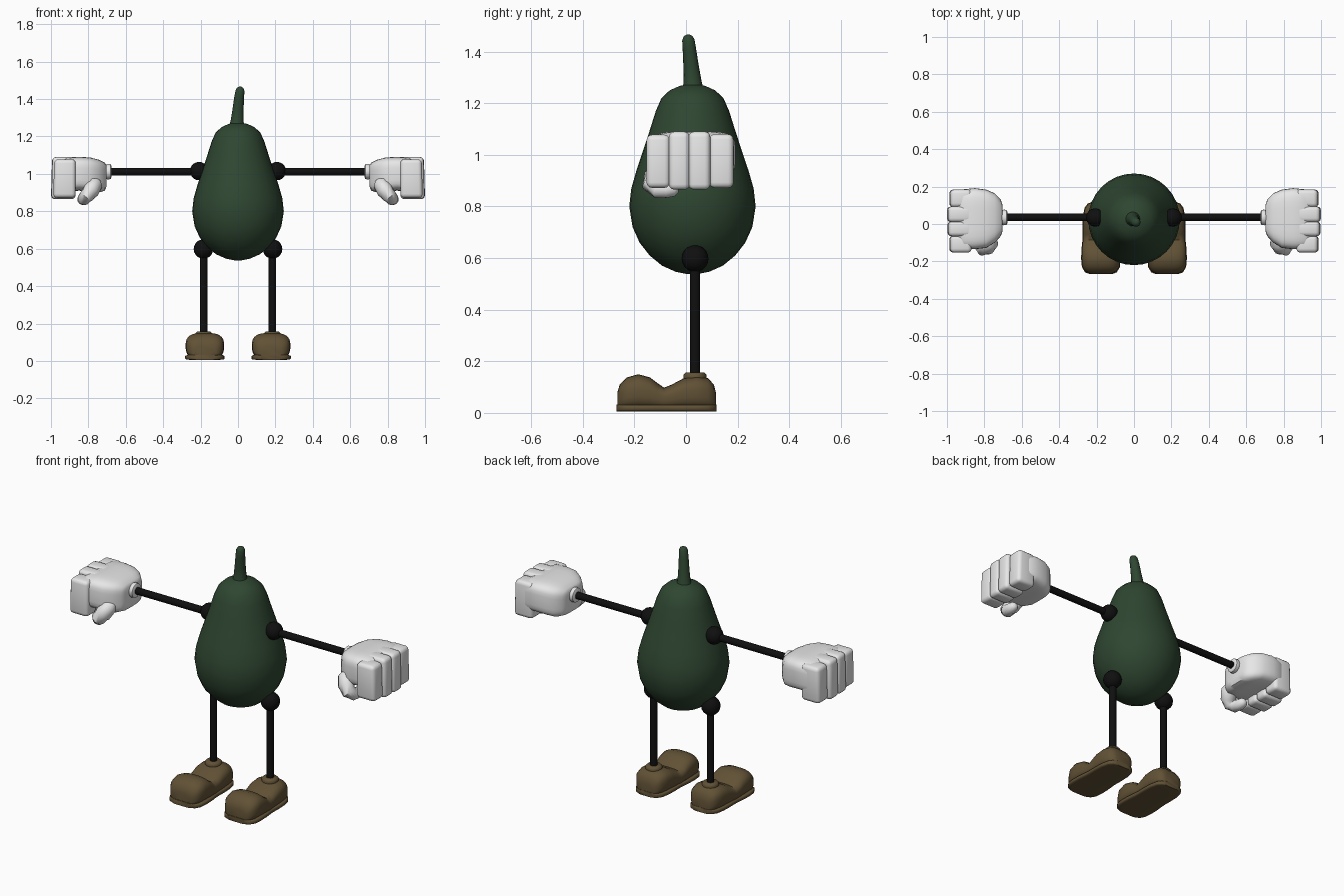
import bpy, bmesh, math
from mathutils import Vector

if "Cube" in bpy.data.objects:
    bpy.data.objects.remove(bpy.data.objects["Cube"])


def material(name, rgb):
    m = bpy.data.materials.new(name)
    m.diffuse_color = (*rgb, 1)
    m.use_nodes = True
    m.node_tree.nodes["Principled BSDF"].inputs["Base Color"].default_value = m.diffuse_color
    return m


GREEN = material("dark green", (0.028, 0.062, 0.031))
BLACK = material("black", (0.005, 0.005, 0.005))
BROWN = material("brown", (0.12, 0.083, 0.036))
WHITE = material("white", (0.8, 0.8, 0.8))


def finish(name, bm, mat, mirror=False, angle=50):
    bmesh.ops.recalc_face_normals(bm, faces=bm.faces)
    me = bpy.data.meshes.new(name)
    bm.to_mesh(me)
    bm.free()
    me.materials.append(mat)
    ob = bpy.data.objects.new(name, me)
    bpy.context.collection.objects.link(ob)
    bpy.ops.object.select_all(action='DESELECT')
    bpy.context.view_layer.objects.active = ob
    ob.select_set(True)
    bpy.ops.object.shade_smooth_by_angle(angle=math.radians(angle))
    if mirror:
        ob.modifiers.new("other side", 'MIRROR')
    return ob


def loft(bm, rings):
    """Skin a list of point rings and cap both ends."""
    loops = [[bm.verts.new(p) for p in r] for r in rings]
    n = len(loops[0])
    for a, b in zip(loops, loops[1:]):
        for i in range(n):
            j = (i + 1) % n
            bm.faces.new((a[i], a[j], b[j], b[i]))
    bm.faces.new(loops[0])
    bm.faces.new(loops[-1])


def rounded(n, power):
    """Unit superellipse points."""
    pts = []
    for i in range(n):
        t = 2 * math.pi * (i + 0.5) / n
        c, s = math.cos(t), math.sin(t)
        pts.append((math.copysign(abs(c) ** (2 / power), c),
                    math.copysign(abs(s) ** (2 / power), s)))
    return pts


def tube(bm, path, n=16):
    """Round tube through (x, y, z, radius) points."""
    pts = [Vector(p[:3]) for p in path]
    rings = []
    for i, p in enumerate(path):
        d = (pts[min(i + 1, len(pts) - 1)] - pts[max(i - 1, 0)]).normalized()
        ref = Vector((1, 0, 0)) if abs(d.x) < 0.8 else Vector((0, 0, 1))
        u = d.cross(ref).normalized()
        v = d.cross(u)
        rings.append([pts[i] + p[3] * (u * math.cos(2 * math.pi * k / n) + v * math.sin(2 * math.pi * k / n))
                      for k in range(n)])
    loft(bm, rings)


def tube_part(name, path, mat, mirror=False, n=16):
    bm = bmesh.new()
    tube(bm, path, n)
    return finish(name, bm, mat, mirror)


def ball(name, centre, r, mat):
    bm = bmesh.new()
    bmesh.ops.create_uvsphere(bm, u_segments=16, v_segments=10, radius=r)
    bmesh.ops.translate(bm, verts=bm.verts, vec=centre)
    return finish(name, bm, mat, True)


# Pear-shaped body
CY = 0.025
profile = [(0.538, 0.02), (0.547, 0.065), (0.57, 0.117), (0.61, 0.166), (0.66, 0.205),
           (0.72, 0.232), (0.80, 0.245), (0.87, 0.237), (0.94, 0.217), (1.02, 0.19),
           (1.10, 0.164), (1.17, 0.142), (1.22, 0.12), (1.25, 0.088), (1.267, 0.05), (1.273, 0.02)]
tube_part("body", [(0, CY, z, r) for z, r in profile], GREEN, n=32)

# Leaning stem
tube_part("stem", [(-0.006, 0.026, 1.25, 0.044), (-0.005, 0.026, 1.28, 0.035), (0, 0.02, 1.34, 0.03),
                   (0.006, 0.013, 1.41, 0.026), (0.011, 0.009, 1.445, 0.024),
                   (0.012, 0.008, 1.46, 0.017), (0.012, 0.008, 1.466, 0.006)], GREEN)

# Limbs and joints
LY = 0.035
tube_part("arm", [(0.2, LY, 1.012, 0.02), (0.72, LY, 1.012, 0.02)], BLACK, True)
ball("shoulder", (0.208, LY, 1.015), 0.049, BLACK)
tube_part("leg", [(0.183, LY, 0.12, 0.02), (0.183, LY, 0.6, 0.02)], BLACK, True)
ball("hip", (0.185, LY, 0.598), 0.052, BLACK)

# Shoes: (y, half width, top)
SX = 0.177
shoe = [(-0.266, 0.055, 0.08), (-0.256, 0.082, 0.112), (-0.228, 0.099, 0.138), (-0.185, 0.103, 0.15),
        (-0.14, 0.102, 0.138), (-0.11, 0.099, 0.115), (-0.085, 0.096, 0.098), (-0.055, 0.095, 0.11),
        (-0.01, 0.096, 0.134), (0.04, 0.094, 0.142), (0.085, 0.085, 0.135), (0.108, 0.068, 0.11),
        (0.117, 0.045, 0.075)]
bm = bmesh.new()
loft(bm, [[(SX + w * a, y, (0.01 + top) / 2 + (top - 0.01) / 2 * b) for a, b in rounded(28, 2.9)]
          for y, w, top in shoe])
finish("shoe", bm, BROWN, True)

bm = bmesh.new()
loft(bm, [[(SX + (w + 0.003) * a, y * 1.01, 0.019 + 0.014 * b) for a, b in rounded(20, 5)]
          for y, w, top in shoe])
finish("sole", bm, BROWN, True)

tube_part("shoe_collar", [(0.183, LY, 0.125, 0.042), (0.183, LY, 0.132, 0.045), (0.183, LY, 0.148, 0.045),
                          (0.183, LY, 0.156, 0.036)], BROWN, True, 20)

# Glove palm: (x, y low, y high, z low, z high)
palm = [(0.702, -0.035, 0.10, 0.935, 1.045), (0.712, -0.065, 0.13, 0.91, 1.06), (0.745, -0.10, 0.165, 0.90, 1.076),
        (0.79, -0.128, 0.184, 0.905, 1.088), (0.85, -0.135, 0.192, 0.91, 1.091),
        (0.91, -0.135, 0.186, 0.905, 1.088), (0.945, -0.115, 0.165, 0.91, 1.07)]
bm = bmesh.new()
loft(bm, [[(x, (y0 + y1) / 2 + (y1 - y0) / 2 * a, (z0 + z1) / 2 + (z1 - z0) / 2 * b)
           for a, b in rounded(32, 4.5)] for x, y0, y1, z0, z1 in palm])
finish("palm", bm, WHITE, True)

# Four folded fingers: (y low, y high, outer x, z low, z high)
fingers = [(-0.153, -0.062, 0.988, 0.872, 1.078), (-0.066, 0.014, 0.998, 0.865, 1.09),
           (0.010, 0.094, 1.0, 0.865, 1.09), (0.090, 0.184, 0.988, 0.872, 1.08)]
for y0, y1, x1, z0, z1 in fingers:
    bm = bmesh.new()
    bmesh.ops.create_cube(bm, size=1)
    x0 = 0.868
    for v in bm.verts:
        v.co = ((x0 + x1) / 2 + v.co.x * (x1 - x0), (y0 + y1) / 2 + v.co.y * (y1 - y0),
                (z0 + z1) / 2 + v.co.z * (z1 - z0))
        # Pull the ends slightly inward
        if v.co.x > 0.95 and v.co.z > 1:
            v.co.x -= 0.006
    bmesh.ops.bevel(bm, geom=bm.edges[:], offset=0.021, segments=3, profile=0.5, affect='EDGES')
    finish("finger", bm, WHITE, True, 60)

# Thumb curling under the palm
tube_part("thumb", [(0.755, -0.07, 0.965, 0.02), (0.765, -0.095, 0.945, 0.042), (0.785, -0.122, 0.91, 0.044),
                    (0.808, -0.13, 0.883, 0.04), (0.823, -0.11, 0.867, 0.035), (0.828, -0.075, 0.864, 0.031),
                    (0.828, -0.045, 0.866, 0.026), (0.828, -0.03, 0.868, 0.012)], WHITE, True)

# Glove cuff
tube_part("cuff", [(0.677, LY, 1.012, 0.03), (0.681, LY, 1.012, 0.04), (0.697, LY, 1.012, 0.042),
                   (0.715, LY, 1.012, 0.034)], WHITE, True, 20)
